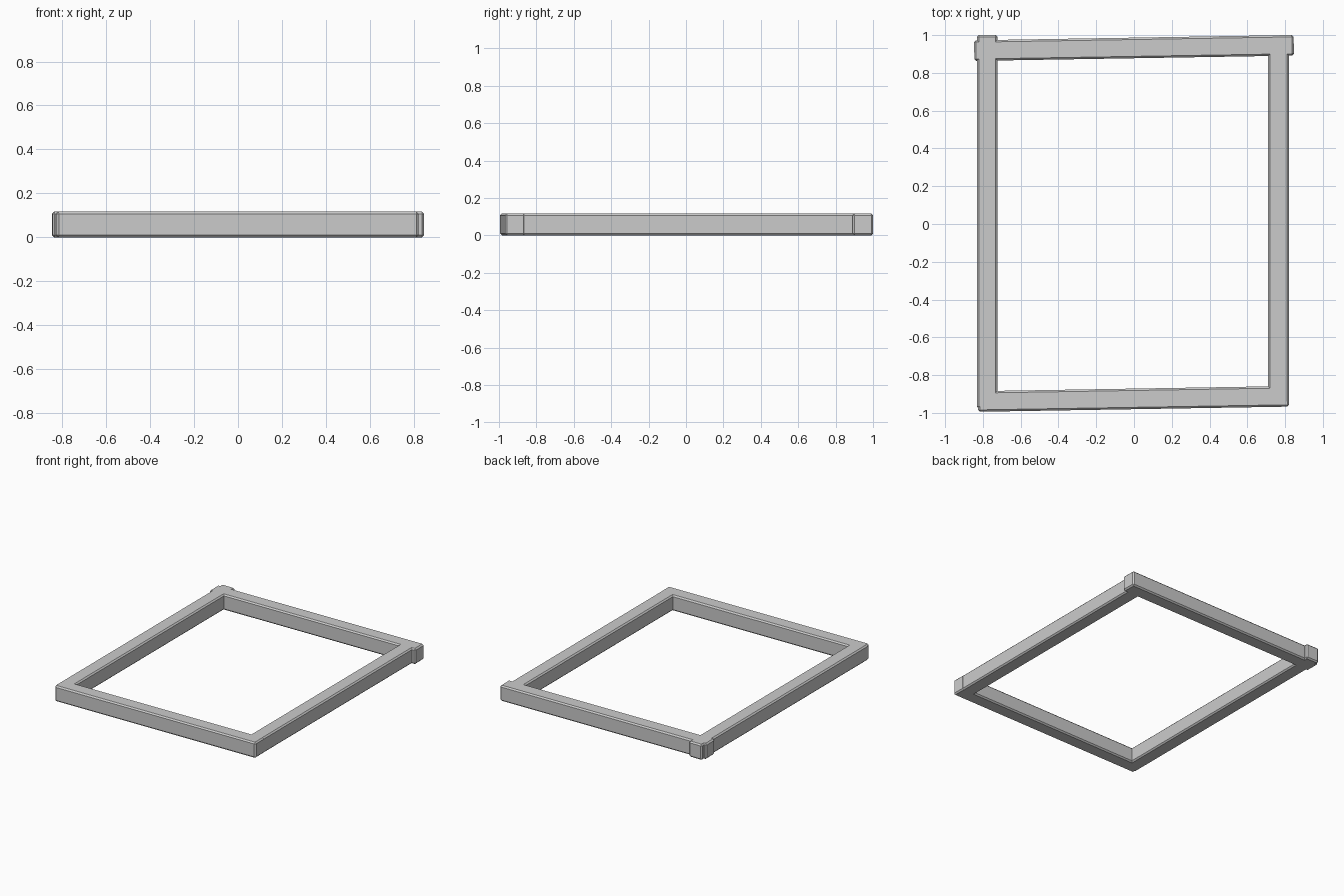
import bpy, math

if "Cube" in bpy.data.objects:
    bpy.data.objects.remove(bpy.data.objects["Cube"])

H = 0.117      # beam height
TILT = math.radians(0.95)


def beam(name, cx, cy, length, width, angle):
    """Square timber with chamfered edges, lying on z = 0."""
    bpy.ops.mesh.primitive_cube_add(size=1, location=(cx, cy, H / 2))
    ob = bpy.context.object
    ob.name = name
    ob.scale = (length, width, H)
    bpy.ops.object.transform_apply(location=False, rotation=False, scale=True)
    ob.rotation_euler.z = angle
    mod = ob.modifiers.new("edge_chamfer", 'BEVEL')
    mod.width = 0.01
    mod.segments = 1
    return ob


# Slightly tilted cross beams
beam("back_beam", 0, 0.932, 1.692, 0.109, TILT)
beam("front_beam", -0.003, -0.926, 1.648, 0.109, TILT)

# Straight side beams, overlapping the cross beams at the corners
beam("left_beam", -0.777, 0.012, 1.976, 0.109, math.pi / 2)
beam("right_beam", 0.765, 0.005, 1.93, 0.109, math.pi / 2)
